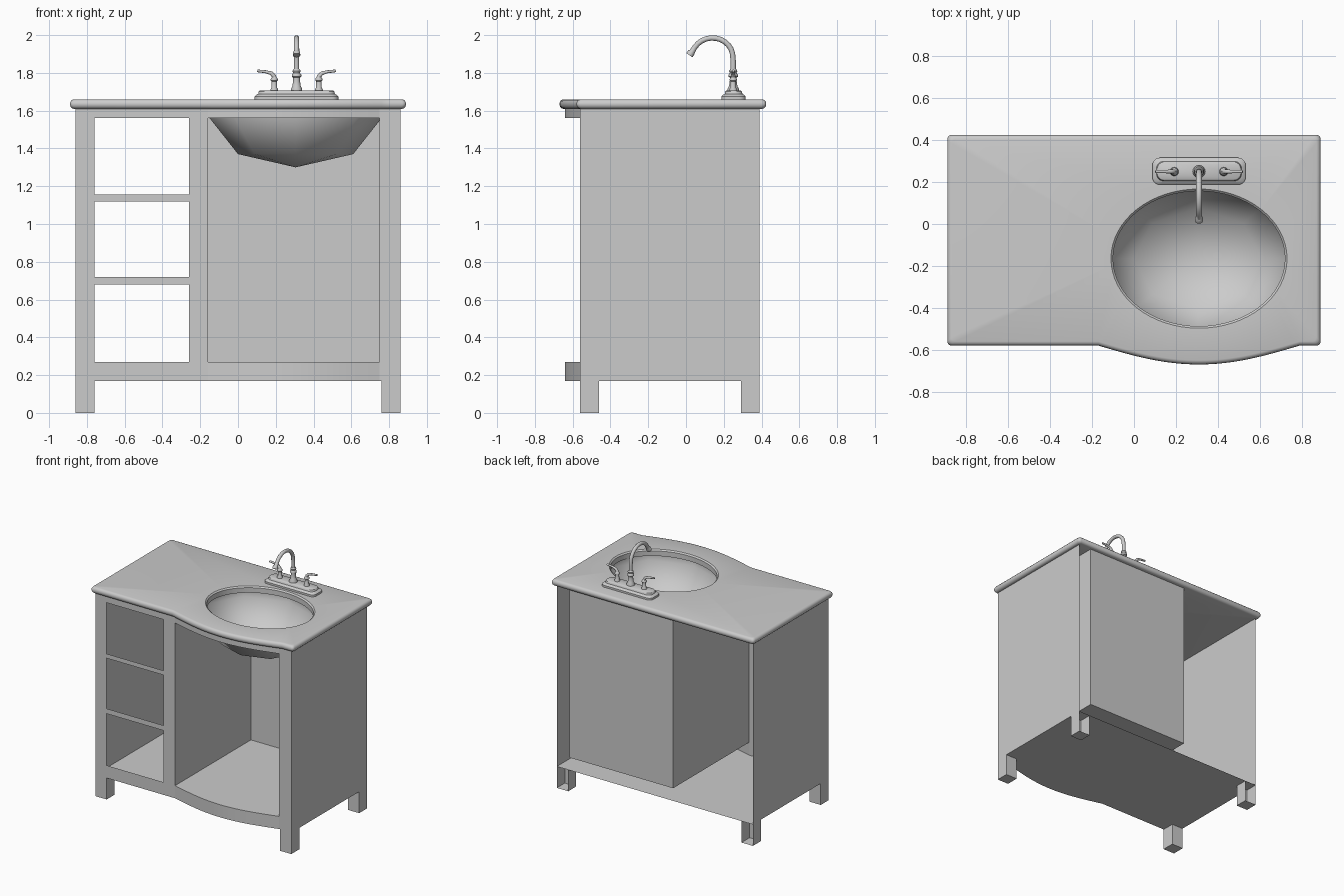
import bpy, bmesh, math
from mathutils import Vector

if "Cube" in bpy.data.objects:
    bpy.data.objects.remove(bpy.data.objects["Cube"])

grey = bpy.data.materials.new("plain_grey")
grey.diffuse_color = (0.6, 0.6, 0.6, 1)
grey.use_nodes = True
grey.node_tree.nodes["Principled BSDF"].inputs["Base Color"].default_value = grey.diffuse_color


def finish(name, bm, angle=None, recalc=True):
    if recalc:
        bmesh.ops.recalc_face_normals(bm, faces=bm.faces)
    me = bpy.data.meshes.new(name)
    bm.to_mesh(me)
    bm.free()
    me.materials.append(grey)
    ob = bpy.data.objects.new(name, me)
    bpy.context.collection.objects.link(ob)
    if angle:
        bpy.ops.object.select_all(action='DESELECT')
        ob.select_set(True)
        bpy.context.view_layer.objects.active = ob
        bpy.ops.object.shade_smooth_by_angle(angle=math.radians(angle))
    return ob


def add_loops(bm, loops):
    """Skin a list of equal point loops; returns the vertex rings."""
    rings = [[bm.verts.new(p) for p in lp] for lp in loops]
    for a, b in zip(rings, rings[1:]):
        n = len(a)
        for i in range(n):
            j = (i + 1) % n
            bm.faces.new((a[i], a[j], b[j], b[i]))
    return rings


def loft(name, loops, angle=40, caps=(True, True)):
    bm = bmesh.new()
    rings = add_loops(bm, loops)
    if caps[0]:
        bm.faces.new(rings[0][::-1])
    if caps[1]:
        bm.faces.new(rings[-1])
    return finish(name, bm, angle)


def ellipse(cx, cy, rx, ry, z, n):
    return [(cx + rx * math.cos(2 * math.pi * i / n),
             cy + ry * math.sin(2 * math.pi * i / n), z) for i in range(n)]


def lathe(name, x, y, profile, n=16):
    return loft(name, [ellipse(x, y, r, r, z, n) for r, z in profile])


def tube(name, path, radii, side, n=12):
    """Round tube along a planar path; side is the normal of its plane."""
    pts, side, loops = [Vector(p) for p in path], Vector(side), []
    for i, p in enumerate(pts):
        t = (pts[min(i + 1, len(pts) - 1)] - pts[max(i - 1, 0)]).normalized()
        u = t.cross(side)
        loops.append([p + radii[i] * (math.cos(a) * u + math.sin(a) * side)
                      for a in (2 * math.pi * k / n for k in range(n))])
    return loft(name, loops)


def sheet(name, polys):
    bm = bmesh.new()
    for poly in polys:
        bm.faces.new([bm.verts.new(p) for p in poly])
    return finish(name, bm, recalc=False)


def front_rect(x0, x1, z0, z1, y):
    return [(x0, y, z0), (x1, y, z0), (x1, y, z1), (x0, y, z1)]


def side_rect(x, y0, y1, z0, z1):
    return [(x, y0, z0), (x, y1, z0), (x, y1, z1), (x, y0, z1)]


def bulge(x, base, depth, cx, half):
    t = (x - cx) / half
    return base - (depth * math.cos(t * math.pi / 2) if abs(t) < 1 else 0)


W, F, B = 0.86, -0.56, 0.39          # cabinet half width, front, back
FLOOR, SILL, HEAD, TOP = 0.17, 0.27, 1.56, 1.61
L, R = -0.16, 0.75                   # sink bay
N = 20
bow = [(L + (R - L) * i / N) for i in range(N + 1)]
bow = [(x, bulge(x, F, 0.08, (L + R) / 2, (R - L) / 2)) for x in bow]

# side panels
for name, x in (("left_side_panel", -W), ("right_side_panel", W)):
    sheet(name, [side_rect(x, F, B, FLOOR, TOP)])

# front stiles and the rails of the open shelf bay
sheet("front_stiles", [front_rect(a, b, FLOOR, TOP, F)
                       for a, b in ((-W, -0.76), (-0.26, L), (R, W))])
sheet("shelf_rails", [front_rect(-0.76, -0.26, a, b, F) for a, b in
                      ((FLOOR, SILL), (0.68, 0.72), (1.12, 1.155), (HEAD, TOP))])

# bowed rails above and below the sink bay
for name, z0, z1 in (("bowed_bottom_rail", FLOOR, SILL), ("bowed_top_rail", HEAD, TOP)):
    bm = bmesh.new()
    rows = [[bm.verts.new((x, y, z)) for x, y in bow] for z in (z0, z1)]
    for i in range(N):
        bm.faces.new((rows[0][i], rows[0][i + 1], rows[1][i + 1], rows[1][i]))
    finish(name, bm, 40, recalc=False)

# cabinet bottom, sink bay floor, and the bay walls
sheet("cabinet_bottom", [[(-W, B, FLOOR), (-W, F, FLOOR)] +
                         [(x, y, FLOOR) for x, y in bow] + [(W, F, FLOOR), (W, B, FLOOR)]])
sheet("sink_bay_floor", [[(L, B, SILL)] + [(x, y, SILL) for x, y in bow] + [(R, B, SILL)]])
sheet("sink_bay_walls", [side_rect(L, F, B, SILL, TOP), side_rect(R, F, B, SILL, TOP),
                         front_rect(L, R, SILL, TOP, B)])

# legs, the rear pair open at the back
for sx, side in ((-1, "left"), (1, "right")):
    for y0, y1, end in ((F, F + 0.1, "front"), (B - 0.1, B, "back")):
        x0, x1 = sorted((sx * W, sx * 0.76))
        polys = [front_rect(x0, x1, 0, FLOOR, y0),
                 side_rect(x0, y0, y1, 0, FLOOR)[::-1], side_rect(x1, y0, y1, 0, FLOOR),
                 [(x0, y0, 0), (x0, y1, 0), (x1, y1, 0), (x1, y0, 0)]]
        if end == "front":
            polys.append(front_rect(x0, x1, 0, FLOOR, y1)[::-1])
        sheet(f"{end}_{side}_leg", polys)


# countertop: bowed slab with a rounded edge and an oval hole
def counter_loop(inset, z):
    hx, yb, yf, r = 0.89 - inset, 0.425 - inset, -0.58 + inset, 0.02
    pts = []
    for cx, cy, a0 in ((hx - r, yb - r, 0), (-hx + r, yb - r, 90), (-hx + r, yf + r, 180)):
        for k in range(4):
            a = math.radians(a0 + 30 * k)
            pts.append((cx + r * math.cos(a), cy + r * math.sin(a), z))
    for i in range(33):
        x = -0.17 + 0.96 * i / 32
        pts.append((x, bulge(x, yf, 0.09, 0.31, 0.48), z))
    for k in range(4):
        a = math.radians(270 + 30 * k)
        pts.append((hx - r + r * math.cos(a), yf + r + r * math.sin(a), z))
    return pts


bm = bmesh.new()
prof = [(0.02 * (1 - math.cos(a)), math.sin(a))
        for a in (math.radians(d) for d in (-90, -60, -30, 0, 30, 60, 90))]
outer = add_loops(bm, [counter_loop(d, 1.635 + 0.025 * s) for d, s in prof])
hole = add_loops(bm, [ellipse(0.31, -0.165, rx, ry, z, 64) for rx, ry, z in
                      ((0.41, 0.322, 1.61), (0.41, 0.322, 1.65), (0.42, 0.332, 1.66))])
for k in (0, -1):
    edges = [bm.edges.get((ring[i], ring[i - 1]))
             for ring in (outer[k], hole[k]) for i in range(len(ring))]
    bmesh.ops.triangle_fill(bm, use_beauty=True, edges=edges)
finish("countertop", bm, 35)

# coarse smooth-shaded basin under the hole
bm = bmesh.new()
rings = add_loops(bm, [ellipse(0.305, -0.165, rx, ry, z, 8) for rx, ry, z in
                       ((0.455, 0.365, 1.61), (0.455, 0.365, 1.56), (0.305, 0.24, 1.37))])
tip = bm.verts.new((0.305, -0.165, 1.30))
for i in range(8):
    bm.faces.new((rings[-1][i], rings[-1][(i + 1) % 8], tip))
bmesh.ops.recalc_face_normals(bm, faces=bm.faces)
bmesh.ops.reverse_faces(bm, faces=bm.faces)
for f in bm.faces:
    f.smooth = True
finish("basin", bm, recalc=False)


# faucet base plate: stepped rounded slab
def rounded(hx, hy, r, z):
    return [(0.31 + sx * (hx - r) + r * math.cos(math.radians(a0 + 15 * k)),
             0.252 + sy * (hy - r) + r * math.sin(math.radians(a0 + 15 * k)), z)
            for sx, sy, a0 in ((1, 1, 0), (-1, 1, 90), (-1, -1, 180), (1, -1, 270))
            for k in range(7)]


loft("faucet_base", [rounded(*p) for p in (
    (0.222, 0.064, 0.035, 1.66), (0.222, 0.064, 0.035, 1.675), (0.212, 0.056, 0.035, 1.684),
    (0.203, 0.047, 0.035, 1.688), (0.200, 0.044, 0.035, 1.702), (0.195, 0.039, 0.034, 1.706))])

# spout post and gooseneck
lathe("spout_post", 0.31, 0.25, [
    (0.030, 1.70), (0.030, 1.715), (0.022, 1.73), (0.018, 1.76), (0.018, 1.775),
    (0.025, 1.78), (0.025, 1.79), (0.018, 1.80), (0.022, 1.81), (0.016, 1.82)])
arc = [(0.31, 0.25, 1.80), (0.31, 0.25, 1.86)]
arc += [(0.31, 0.14 + 0.108 * math.cos(math.radians(a)), 1.885 + 0.1 * math.sin(math.radians(a)))
        for a in range(10, 151, 14)]
arc += [(0.31, 0.033, 1.913), (0.31, 0.028, 1.908), (0.31, 0.018, 1.893)]
tube("spout", arc, [0.014] * (len(arc) - 3) + [0.015, 0.019, 0.020], (1, 0, 0))

# two lever handles
for s, side in ((-1, "left"), (1, "right")):
    x = 0.31 + s * 0.118
    lathe(f"{side}_handle_post", x, 0.25, [
        (0.021, 1.70), (0.021, 1.712), (0.015, 1.722), (0.014, 1.755),
        (0.019, 1.76), (0.019, 1.768), (0.014, 1.775), (0.010, 1.782)])
    tube(f"{side}_handle_lever",
         [(x, 0.25, 1.765), (x + s * 0.002, 0.25, 1.783), (x + s * 0.016, 0.25, 1.798),
          (x + s * 0.045, 0.25, 1.806), (x + s * 0.09, 0.25, 1.811)],
         [0.012, 0.012, 0.010, 0.008, 0.007], (0, 1, 0), 10)
